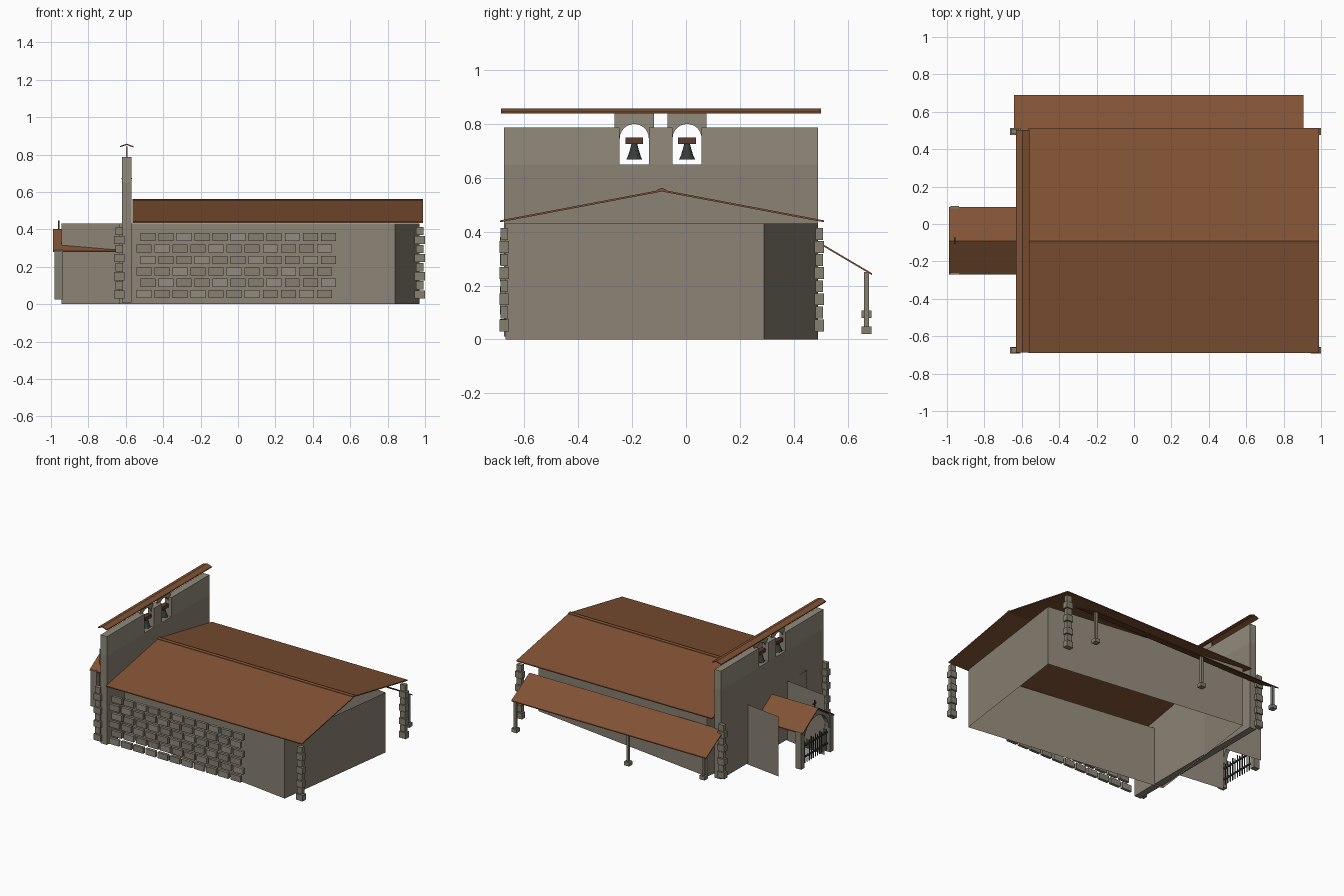
import bpy, bmesh, math
from mathutils import Vector

if "Cube" in bpy.data.objects:
    bpy.data.objects.remove(bpy.data.objects["Cube"])


def mat(name, r, g, b):
    m = bpy.data.materials.new(name)
    m.diffuse_color = (r, g, b, 1)
    m.use_nodes = True
    m.node_tree.nodes["Principled BSDF"].inputs["Base Color"].default_value = m.diffuse_color
    return m


WALL = mat("plaster", .26, .225, .175)
UPPER = mat("pale_plaster", .29, .26, .20)
STONE = mat("stone", .24, .215, .165)
STONE2 = mat("stone_light", .29, .265, .215)
TILE = mat("tile", .22, .085, .035)
WOOD = mat("wood", .10, .045, .03)
IRON = mat("iron", .04, .045, .04)


def finish(bm, name, m):
    me = bpy.data.meshes.new(name)
    bm.to_mesh(me)
    bm.free()
    ob = bpy.data.objects.new(name, me)
    bpy.context.collection.objects.link(ob)
    me.materials.append(m)
    return ob


def add_box(bm, x0, x1, y0, y1, z0, z1):
    vs = bmesh.ops.create_cube(bm, size=1)["verts"]
    for v in vs:
        v.co = Vector((x0 + (v.co.x + .5) * (x1 - x0),
                       y0 + (v.co.y + .5) * (y1 - y0),
                       z0 + (v.co.z + .5) * (z1 - z0)))


def boxes(name, m, dims):
    bm = bmesh.new()
    for d in dims:
        add_box(bm, *d)
    return finish(bm, name, m)


def prism(name, m, profile, depth, place):
    """Extrude a 2D profile; place(u, v, d) maps it into space."""
    bm = bmesh.new()
    a = [bm.verts.new(place(u, v, depth[0])) for u, v in profile]
    b = [bm.verts.new(place(u, v, depth[1])) for u, v in profile]
    n = len(a)
    bm.faces.new(a)
    bm.faces.new(b[::-1])
    for i in range(n):
        bm.faces.new((a[i], b[i], b[(i + 1) % n], a[(i + 1) % n]))
    bmesh.ops.recalc_face_normals(bm, faces=bm.faces)
    return finish(bm, name, m)


def along_x(u, v, d):
    return (d, u, v)


def along_y(u, v, d):
    return (u, d, v)


def sheet(top, t):
    """Bent strip of thickness t below a line of points."""
    return top + [(u, v - t) for u, v in reversed(top)]


def arch(c, r, z, n=12):
    return [(c - r * math.cos(math.pi * i / n), z + r * math.sin(math.pi * i / n))
            for i in range(n + 1)]


def wall_strip(name, pts, closed, h=.43):
    bm = bmesh.new()
    lo = [bm.verts.new((x, y, 0)) for x, y in pts]
    hi = [bm.verts.new((x, y, h)) for x, y in pts]
    n = len(pts)
    for i in range(n if closed else n - 1):
        j = (i + 1) % n
        bm.faces.new((lo[i], lo[j], hi[j], hi[i]))
    return finish(bm, name, WALL)


# Skewed nave walls and porch side walls (single sheets)
wall_strip("nave_walls", [(.84, -.67), (.97, .29), (-.51, .49), (-.635, -.465)], True)
wall_strip("porch_wall_front", [(-.61, -.267), (-.945, -.223)], False)
wall_strip("porch_wall_back", [(-.89, .22), (-.60, .18)], False)

# Facade and bell storey
boxes("facade", WALL, [(-.62, -.57, -.675, .49, .01, .65)])
bells = (-.192, .004)
R = .054
edges = [-.675, bells[0] - R, bells[0] + R, bells[1] - R, bells[1] + R, .49]
boxes("bell_storey", UPPER,
      [(-.62, -.57, edges[i], edges[i + 1], .65, .787) for i in (0, 2, 4)])
for c in bells:
    prof = [(c - .073, .65), (c - .073, .842), (c + .073, .842), (c + .073, .65)]
    prism("bell_surround", UPPER, prof + arch(c, R, .746)[::-1] and
          [(c - R, .65), (c - .073, .65), (c - .073, .842), (c + .073, .842),
           (c + .073, .65), (c + R, .65)] + arch(c, R, .746)[::-1],
          (-.598, -.592), along_x)
    boxes("headstock", WOOD, [(-.612, -.578, c - .033, c + .033, .725, .75)])
    # Bell: flared revolved profile
    bm = bmesh.new()
    rings = []
    for r, z in [(.03, .668), (.024, .68), (.016, .705), (.011, .725)]:
        rings.append([bm.verts.new((-.595 + r * math.cos(k * math.pi / 8),
                                    c + r * math.sin(k * math.pi / 8), z)) for k in range(16)])
    for p, q in zip(rings, rings[1:]):
        for k in range(16):
            bm.faces.new((p[k], p[(k + 1) % 16], q[(k + 1) % 16], q[k]))
    bm.faces.new(rings[-1])
    bm.faces.new(rings[0][::-1])
    finish(bm, "bell", IRON)

# Roofs
prism("facade_cap", TILE, sheet([(-.632, .845), (-.595, .858), (-.56, .845)], .007),
      (-.687, .502), along_y)
prism("nave_roof", TILE, sheet([(-.69, .442), (-.09, .556), (.512, .442)], .007),
      (-.565, .99), along_x)
prism("nave_ridge", TILE, sheet([(-.105, .557), (-.09, .562), (-.075, .557)], .006),
      (-.565, .99), along_x)
prism("lean_to_roof", TILE, sheet([(.485, .367), (.69, .246)], .007),
      (-.642, .905), along_x)
prism("porch_roof", TILE, sheet([(-.27, .285), (-.09, .402), (.09, .285)], .007),
      (-.99, -.62), along_x)

# Corner quoins, alternating sizes
for cx in (-.635, .972):
    for cy in (-.675, .495):
        dims = []
        for i in range(8):
            a, b = ((.027, .018), (.02, .014))[i % 2]
            z = .03 + i * .0485
            dims.append((cx - a, cx + a, cy - b, cy + b, z, z + .044))
        boxes("quoin", STONE, dims)

# Courses of wall stones along the front
for shade in (0, 1):
    dims = []
    for row in range(6):
        z = .032 + row * .061
        for i in range(11):
            if ((i * 7 + row * 5) % 3 == 0) == bool(shade):
                x = -.543 + .021 * (row % 2) + i * .0965
                dims.append((x, x + .08, -.69, -.67, z, z + .043))
    boxes("wall_stones", (STONE, STONE2)[shade], dims)

# Lean-to posts on stone bases
for x, z in ((-.61, .08), (-.01, .02), (.885, .02)):
    boxes("lean_to_post", STONE, [(x - .009, x + .009, .661, .679, z, .25)])
    boxes("post_base", STONE, [(x - .02, x + .02, .651, .689, z, z + .027)])

# Porch arch: piers, gable with arched opening, gate and cross
boxes("porch_piers", STONE, [(-.982, -.935, y - .018, y + .018, .025, .29) for y in (-.252, .077)])
prism("porch_gable", STONE, [(-.25, .2), (-.25, .285), (-.09, .39), (.075, .285), (.075, .2)] +
      arch(-.088, .14, .2)[::-1], (-.975, -.945), along_x)
bars = [(-.962, -.956, -.22 + i * .024 - .003, -.22 + i * .024 + .003, .04, .19 + .015 * (i % 2))
        for i in range(12)]
bars += [(-.964, -.954, -.235, .06, z, z + .01) for z in (.08, .16)]
boxes("gate", IRON, bars)
boxes("cross", IRON, [(-.963, -.955, -.094, -.086, .39, .448),
                      (-.963, -.955, -.108, -.072, .42, .428)])
